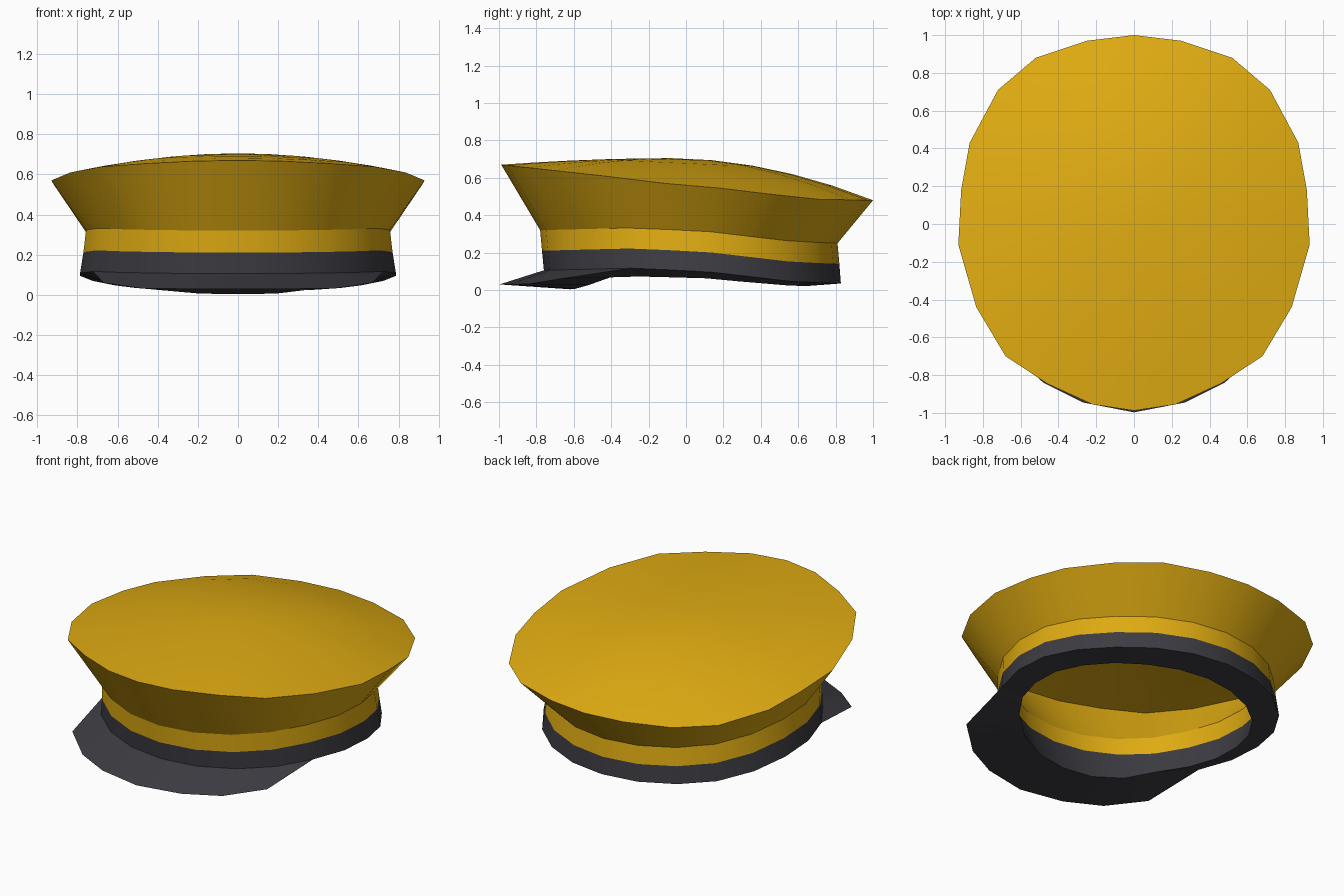
import bpy, bmesh, math
from mathutils import Vector

cube = bpy.data.objects.get("Cube")
if cube:
    bpy.data.objects.remove(cube, do_unlink=True)

SIDES = 22
HALF = SIDES // 2


def make_material(name, color):
    m = bpy.data.materials.new(name)
    m.use_nodes = True
    m.diffuse_color = (*color, 1)
    m.node_tree.nodes["Principled BSDF"].inputs["Base Color"].default_value = (*color, 1)
    return m


gold = make_material("gold cloth", (0.74, 0.41, 0.006))
black = make_material("charcoal black", (0.045, 0.045, 0.055))


def interp(table, t):
    """Piecewise linear lookup in a list of (key, value) pairs."""
    if t <= table[0][0]:
        return table[0][1]
    for (a, va), (b, vb) in zip(table, table[1:]):
        if t <= b:
            return va + (vb - va) * (t - a) / (b - a)
    return table[-1][1]


def ellipse(half_x, front, back, height):
    """Ring starting at the back; height is a function of y."""
    ring = []
    for i in range(SIDES):
        a = 2 * math.pi * i / SIDES
        y = (back + front) / 2 + (back - front) / 2 * math.cos(a)
        ring.append(Vector((half_x * math.sin(a), y, height(y))))
    return ring


def mirrored(half):
    """Complete a half outline by mirroring it across x."""
    return half + [Vector((-p.x, p.y, p.z)) for p in half[-2:0:-1]]


def finish(name, bm, mat):
    bmesh.ops.remove_doubles(bm, verts=bm.verts, dist=0.0005)
    mesh = bpy.data.meshes.new(name)
    bm.to_mesh(mesh)
    bm.free()
    mesh.materials.append(mat)
    ob = bpy.data.objects.new(name, mesh)
    bpy.context.collection.objects.link(ob)
    bpy.ops.object.select_all(action='DESELECT')
    ob.select_set(True)
    bpy.context.view_layer.objects.active = ob
    bpy.ops.object.shade_smooth_by_angle(angle=math.radians(24))
    return ob


def strip(bm, a, b, closed=True):
    """Skin two rows of points, skipping edges that share a point."""
    n = len(a)
    for i in range(n if closed else n - 1):
        j = (i + 1) % n
        corners = []
        for p in (a[i], b[i], b[j], a[j]):
            if all((p - q).length > 1e-5 for q in corners):
                corners.append(p)
        bm.faces.new([bm.verts.new(p) for p in corners])


def loft(name, paths, mat):
    bm = bmesh.new()
    for rings in paths:
        for a, b in zip(rings, rings[1:]):
            strip(bm, a, b)
    return finish(name, bm, mat)


# Heights along y for the neck, the crown rim and the drop of the inner edge
NECK = [(-0.78, 0.32), (-0.3, 0.332), (0.1, 0.315), (0.57, 0.26), (0.81, 0.25)]
RIM = [(-0.985, 0.67), (-0.44, 0.61), (-0.11, 0.57), (0.18, 0.545),
       (0.43, 0.515), (0.71, 0.485), (1, 0.48)]
DROP = [(-0.6, 0.105), (-0.52, 0.085), (-0.4, 0.045), (0.2, 0.035), (0.65, 0.02)]


def neck_z(y):
    return interp(NECK, y)


def seam_z(y):
    return neck_z(y) - 0.11


def base_z(y):
    return neck_z(y) - 0.215


neck = ellipse(0.765, -0.78, 0.81, neck_z)
seam = ellipse(0.778, -0.77, 0.82, seam_z)
base = ellipse(0.795, -0.76, 0.828, base_z)
inner_base = ellipse(0.67, -0.62, 0.65, lambda y: base_z(y) - interp(DROP, y))
inner_seam = ellipse(0.70, -0.70, 0.74, seam_z)
inner_neck = ellipse(0.70, -0.72, 0.75, neck_z)

# Wide crown with a domed top and a matching lining
outline = [(0, 1), (0.25, 0.97), (0.52, 0.88), (0.72, 0.71), (0.87, 0.43),
           (0.915, 0.18), (0.93, -0.11), (0.835, -0.44), (0.68, -0.70),
           (0.46, -0.845), (0.22, -0.955), (0, -0.988)]
rim = mirrored([Vector((x, y, interp(RIM, y))) for x, y in outline])
peak = Vector((0, -0.08, 0.705))


def dome(r, lower=0.0):
    ring = []
    for p in rim:
        q = peak.lerp(p, r)
        q.z = peak.z + (p.z - peak.z) * r ** 1.9 - lower
        ring.append(q)
    return ring


outside = [neck, rim] + [dome(r) for r in (0.8, 0.6, 0.4, 0.2, 0)]
lining = [dome(r, 0.03) for r in (0, 0.3, 0.6, 0.94)] + [inner_neck]
loft("crown", [outside, lining], gold)

# Two stacked bands around the head
loft("upper_band", [[seam, neck], [inner_neck, inner_seam]], gold)
loft("lower_band", [[inner_seam, inner_base, base, seam]], black)

# Visor wrapping the front, pinched to the band at both ends
first, last = 7, SIDES - 7
top_row = base[first:last + 1]
under_row = inner_base[first:last + 1]
edge_half = [top_row[0]] + [Vector(p) for p in (
    (0.67, -0.67, 0.06), (0.48, -0.84, 0.032), (0.27, -0.945, 0.03), (0, -0.997, 0.03))]
edge_row = edge_half + [Vector((-p.x, p.y, p.z)) for p in edge_half[-2::-1]]
bm = bmesh.new()
strip(bm, edge_row, top_row, closed=False)
strip(bm, under_row, edge_row, closed=False)
finish("visor", bm, black)
